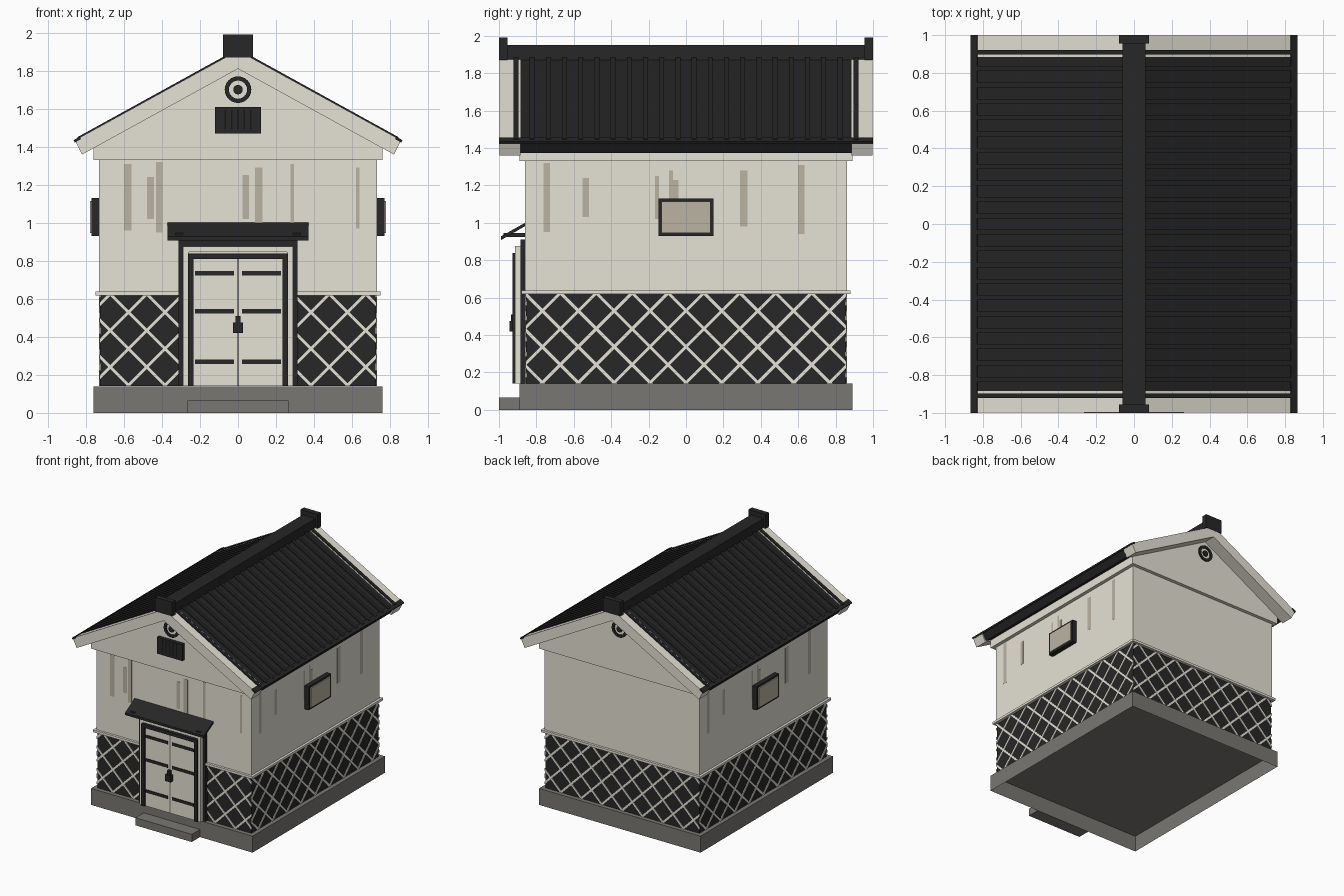
import bpy, bmesh, math
from mathutils import Matrix, Vector

if "Cube" in bpy.data.objects:
    bpy.data.objects.remove(bpy.data.objects["Cube"])


def material(name, rgb):
    m = bpy.data.materials.new(name)
    m.diffuse_color = (*rgb, 1)
    m.use_nodes = True
    m.node_tree.nodes["Principled BSDF"].inputs["Base Color"].default_value = m.diffuse_color
    return m


PLASTER = material("cream plaster", (0.79, 0.76, 0.665))
STAIN = material("weathered plaster", (0.49, 0.455, 0.36))
DARK = material("charcoal", (0.020, 0.020, 0.021))
TILE = material("roof tile", (0.0185, 0.0185, 0.0195))
STONE = material("grey stone", (0.195, 0.185, 0.172))
BLACK = material("vent slit", (0.008, 0.008, 0.008))


def finish(name, bm, mats, turn=0):
    """Turn a bmesh into an object, rotated by quarter turns about z."""
    bmesh.ops.recalc_face_normals(bm, faces=bm.faces)
    bm.transform(Matrix.Rotation(turn * math.pi / 2, 4, 'Z'))
    me = bpy.data.meshes.new(name)
    bm.to_mesh(me)
    bm.free()
    for m in mats:
        me.materials.append(m)
    ob = bpy.data.objects.new(name, me)
    bpy.context.collection.objects.link(ob)
    return ob


def cube(x, y, z):
    bm = bmesh.new()
    size = Vector((x[1] - x[0], y[1] - y[0], z[1] - z[0]))
    mid = Vector((x[0] + x[1], y[0] + y[1], z[0] + z[1])) / 2
    bmesh.ops.create_cube(bm, size=1, matrix=Matrix.Translation(mid) @ Matrix.Diagonal(size).to_4x4())
    return bm


def box(name, x, y, z, mat, turn=0):
    return finish(name, cube(x, y, z), [mat], turn)


def open_box(name, x, y, z, mat):
    """Box without its bottom face."""
    bm = cube(x, y, z)
    bottom = min(bm.faces, key=lambda f: f.calc_center_median().z)
    bmesh.ops.delete(bm, geom=[bottom], context='FACES_ONLY')
    return finish(name, bm, [mat])


def prism(name, pts, y, mat, turn=0):
    """Extrude an x-z profile along y."""
    bm = bmesh.new()
    f = bm.faces.new([bm.verts.new((px, y[0], pz)) for px, pz in pts])
    new = bmesh.ops.extrude_face_region(bm, geom=[f])["geom"]
    bmesh.ops.translate(bm, vec=(0, y[1] - y[0], 0), verts=[v for v in new if isinstance(v, bmesh.types.BMVert)])
    if not any(g.normal.y * (y[1] - y[0]) < -0.9 or g is f for g in bm.faces if g.is_valid):
        bm.faces.new([v for v in bm.verts if abs(v.co.y - y[0]) < 1e-6])
    return finish(name, bm, [mat], turn)


def mirrored(half):
    """Close a right-hand profile with its mirror image in x."""
    return half + [(-px, pz) for px, pz in reversed(half) if px > 0]


def chevron(low, high, x_low, x_high, slope=0.55):
    right = [(0, low), (x_low, low - slope * x_low), (x_high, high - slope * x_high), (0, high)]
    return right + [(-px, pz) for px, pz in (right[2], right[1])]


# Hollow stone base and step
open_box("stone_base", (-0.76, 0.76), (-0.89, 0.89), (0, 0.14), STONE)
box("entry_step", (-0.265, 0.265), (-1, -0.89), (0, 0.065), STONE)

# Walls, lower cladding and ledge
box("walls", (-0.73, 0.73), (-0.86, 0.86), (0.618, 1.34), PLASTER)
open_box("lower_cladding", (-0.725, 0.725), (-0.855, 0.855), (0.141, 0.62), DARK)
box("wall_ledge", (-0.75, 0.75), (-0.88, 0.88), (0.618, 0.638), PLASTER)


# Diagonal lattice on all four sides
def lattice(turn, half, dist, pitch=0.192):
    bm = bmesh.new()
    for lean in (1, -1):
        for i in range(-10, 11):
            base = Matrix.Translation((i * pitch, 0, 0.145)) @ Matrix.Rotation(lean * math.pi / 4, 4, 'Y')
            corners = [(-0.8, -0.008), (0.8, -0.008), (0.8, 0.008), (-0.8, 0.008)]
            bm.faces.new([bm.verts.new(base @ Vector((u, 0, v))) for u, v in corners])
    for co, no in (((half, 0, 0), (1, 0, 0)), ((-half, 0, 0), (-1, 0, 0)),
                   ((0, 0, 0.618), (0, 0, 1)), ((0, 0, 0.141), (0, 0, -1))):
        geom = bm.verts[:] + bm.edges[:] + bm.faces[:]
        bmesh.ops.bisect_plane(bm, geom=geom, plane_co=co, plane_no=no, clear_outer=True)
    new = bmesh.ops.extrude_face_region(bm, geom=bm.faces[:])["geom"]
    bmesh.ops.translate(bm, vec=(0, -0.006, 0), verts=[v for v in new if isinstance(v, bmesh.types.BMVert)])
    bmesh.ops.translate(bm, vec=(0, -dist, 0), verts=bm.verts)
    finish("lattice", bm, [PLASTER], turn)


for turn in range(4):
    lattice(turn, *((0.728, 0.854) if turn % 2 == 0 else (0.858, 0.724)))

# Weather streaks: centre, width, bottom, top
front_streaks = [(-0.58, 0.04, 0.96, 1.31), (-0.46, 0.035, 1.02, 1.24), (-0.415, 0.035, 0.95, 1.32),
                 (0.04, 0.035, 1.02, 1.25), (0.11, 0.04, 1.0, 1.29), (0.285, 0.02, 1.0, 1.31),
                 (0.63, 0.02, 0.97, 1.29)]
side_streaks = [(-0.745, 0.035, 0.95, 1.32), (-0.535, 0.035, 1.03, 1.24), (-0.155, 0.02, 1.02, 1.25),
                (-0.08, 0.02, 1.0, 1.28), (-0.055, 0.03, 1.0, 1.23), (0.31, 0.04, 0.98, 1.28),
                (0.615, 0.035, 0.94, 1.31)]
for turn, dist, streaks in ((0, 0.86, front_streaks), (1, 0.73, side_streaks), (3, 0.73, side_streaks)):
    for c, w, z0, z1 in streaks:
        box("streak", (c - w / 2, c + w / 2), (-dist - 0.0015, -dist + 0.001), (z0, z1), STAIN, turn)

# Side windows
for turn in (1, 3):
    for s in (-1, 1):
        box("window_jamb", sorted((s * 0.131, s * 0.148)), (-0.77, -0.72), (0.93, 1.13), DARK, turn)
    for z in ((0.93, 0.946), (1.114, 1.13)):
        box("window_rail", (-0.148, 0.148), (-0.77, -0.72), z, DARK, turn)
    box("window_shutter", (-0.131, 0.131), (-0.779, -0.72), (0.946, 1.114), STAIN, turn)

# Gable block and roof
prism("gable_block", mirrored([(0, 1.33), (0.76, 1.33), (0.76, 1.40), (0, 1.818)]), (-0.89, 0.89), PLASTER)
prism("roof_slab", chevron(1.82, 1.903, 0.812, 0.852), (-0.965, 0.965), TILE)
for turn in (0, 2):
    prism("barge_board", chevron(1.81, 1.906, 0.82, 0.858), (-0.997, -0.885), PLASTER, turn)
    box("ridge_end", (-0.08, 0.08), (-1, -0.955), (1.87, 1.99), DARK, turn)
    # Eave edge and tile ribs
    prism("eave_edge", [(0.826, 1.440), (0.858, 1.422), (0.865, 1.434), (0.83, 1.455)], (-1, 1), TILE, turn)
    for i in range(22):
        y = (i - 10.5) * 0.0866
        prism("tile_rib", [(0.05, 1.865), (0.845, 1.428), (0.845, 1.45), (0.05, 1.888)],
              (y - 0.013, y + 0.013), TILE, turn)
box("ridge", (-0.06, 0.06), (-0.97, 0.97), (1.84, 1.95), DARK)


# Round gable crests: a ring with a centre boss
def disc_ring(name, outer, inner, y, turn, n=24):
    bm = bmesh.new()
    loops = []
    for r, yy in ((inner, y[1]), (inner, y[0]), (outer, y[0]), (outer, y[1])):
        loops.append([bm.verts.new((r * math.cos(a * math.tau / n), yy, 1.70 + r * math.sin(a * math.tau / n)))
                      for a in range(n)])
    for a, b in zip(loops, loops[1:]):
        for i in range(n):
            j = (i + 1) % n
            bm.faces.new((a[i], a[j], b[j], b[i]))
    finish(name, bm, [DARK], turn)


for turn in (0, 2):
    disc_ring("crest_ring", 0.07, 0.048, (-0.9, -0.885), turn)
    boss = [(0.025 * math.cos(a * math.tau / 16), 1.70 + 0.025 * math.sin(a * math.tau / 16)) for a in range(16)]
    prism("crest_boss", boss, (-0.9, -0.885), DARK, turn)

# Gable vent
box("vent", (-0.12, 0.12), (-0.92, -0.885), (1.47, 1.61), DARK)
for i in range(-2, 3):
    box("vent_slit", (i * 0.033 - 0.004, i * 0.033 + 0.004), (-0.923, -0.915), (1.49, 1.595), BLACK)

# Nested door frames: outer half width, thickness, top, front depth
for name, w, t, top, y, mat in (("outer_frame", 0.312, 0.028, 0.91, -0.885, DARK),
                                ("plaster_frame", 0.288, 0.03, 0.875, -0.915, PLASTER),
                                ("inner_frame", 0.262, 0.028, 0.838, -0.927, DARK)):
    head = top - max(t, 0.04 if name == "outer_frame" else t)
    prism(name, [(-w, 0.141), (-w, top), (w, top), (w, 0.141), (w - t, 0.141), (w - t, head),
                 (t - w, head), (t - w, 0.141)], (y, -0.85), mat)
box("doors", (-0.236, 0.236), (-0.912, -0.85), (0.141, 0.812), PLASTER)
box("door_seam", (-0.004, 0.004), (-0.915, -0.905), (0.141, 0.81), STONE)
for s in (-1, 1):
    for z in (0.735, 0.535, 0.27):
        box("door_strap", sorted((s * 0.02, s * 0.226)), (-0.918, -0.905), (z - 0.012, z + 0.012), DARK)
    # Canopy brackets
    box("canopy_bracket", sorted((s * 0.29, s * 0.33)), (-0.975, -0.855), (0.925, 0.945), DARK)

# Padlock
box("padlock", (-0.025, 0.025), (-0.943, -0.91), (0.42, 0.475), DARK)
box("padlock_shackle", (-0.013, 0.013), (-0.936, -0.91), (0.475, 0.51), DARK)

# Sloped door canopy, profile turned to run along x
canopy = prism("door_canopy", [(-0.855, 0.985), (-0.99, 0.907), (-0.99, 0.927), (-0.855, 1.003)], (-0.37, 0.37), DARK)
canopy.data.transform(Matrix(((0, 1, 0, 0), (1, 0, 0, 0), (0, 0, 1, 0), (0, 0, 0, 1))))
canopy.data.flip_normals()
